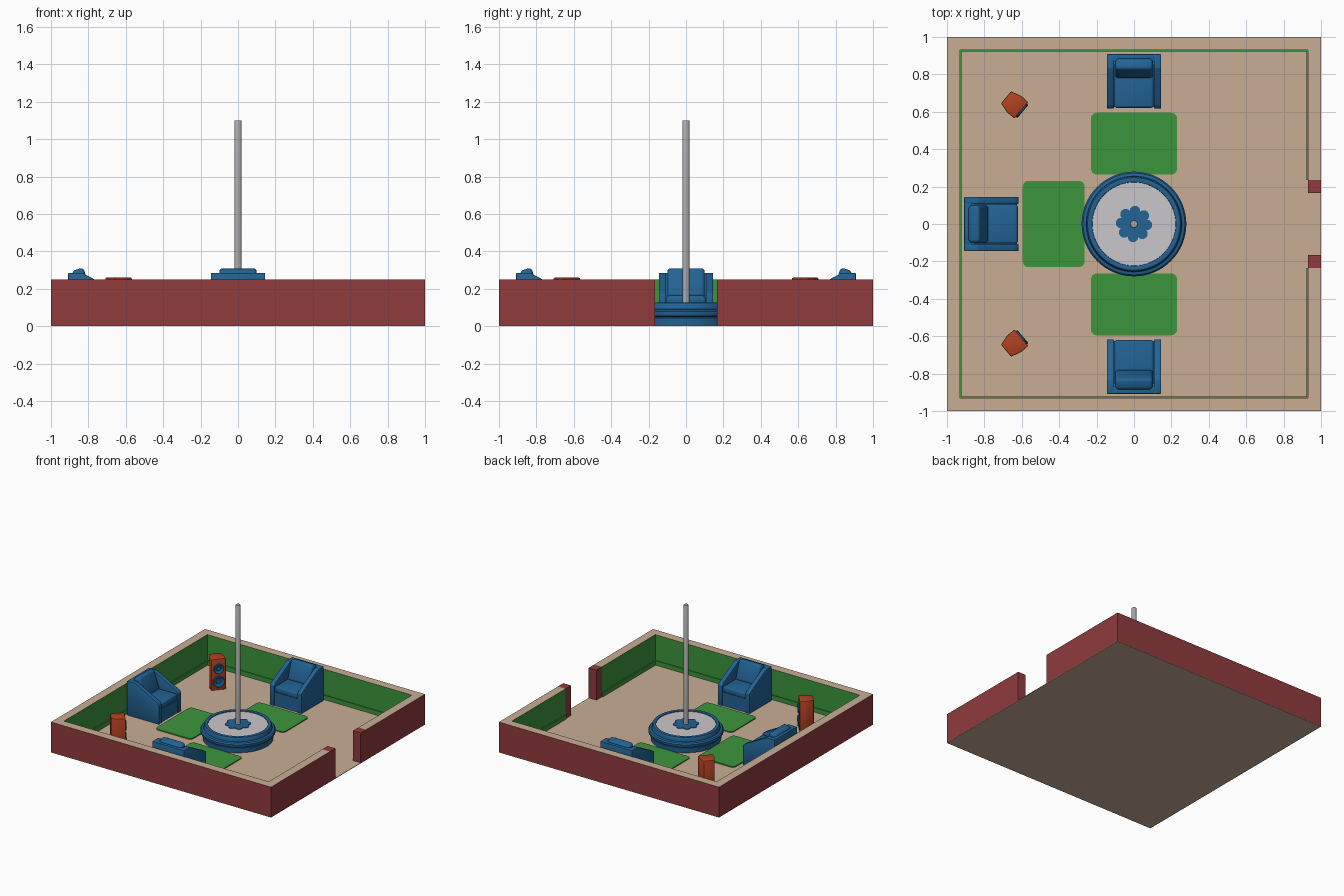
import bpy, bmesh, math
from mathutils import Matrix, Vector

if "Cube" in bpy.data.objects:
    bpy.data.objects.remove(bpy.data.objects["Cube"])


def mat(name, rgb):
    m = bpy.data.materials.new(name)
    m.diffuse_color = (*rgb, 1)
    m.use_nodes = True
    m.node_tree.nodes["Principled BSDF"].inputs["Base Color"].default_value = m.diffuse_color
    return m


TAN = mat("tan", (0.58, 0.42, 0.30))
RED = mat("dark_red", (0.28, 0.043, 0.047))
GREEN = mat("green", (0.045, 0.30, 0.045))
BLUE = mat("blue", (0.016, 0.125, 0.30))
ORANGE = mat("burnt_orange", (0.45, 0.053, 0.015))
PALE = mat("pale_grey", (0.60, 0.57, 0.60))
STEEL = mat("steel", (0.40, 0.39, 0.39))


def finish(name, bm, mats, place=None, bevel=0, segs=2, smooth=False, rule=None):
    """Turn a bmesh into a placed, coloured object."""
    if bevel:
        bmesh.ops.bevel(bm, geom=bm.edges[:], offset=bevel, segments=segs,
                        profile=0.5, affect='EDGES')
    if place:
        bm.transform(place)
    bmesh.ops.recalc_face_normals(bm, faces=bm.faces[:])
    me = bpy.data.meshes.new(name)
    for m in mats:
        me.materials.append(m)
    if rule:
        for f in bm.faces:
            f.material_index = rule(f)
    bm.to_mesh(me)
    bm.free()
    if smooth:
        me.shade_smooth()
        me.set_sharp_from_angle(angle=math.radians(35))
    ob = bpy.data.objects.new(name, me)
    bpy.context.collection.objects.link(ob)
    return ob


def box(name, lo, hi, mats, pre=None, **kw):
    bm = bmesh.new()
    bmesh.ops.create_cube(bm, size=1)
    lo, hi = Vector(lo), Vector(hi)
    for v in bm.verts:
        v.co = Vector([(lo[i] + hi[i]) / 2 + v.co[i] * (hi[i] - lo[i]) for i in range(3)])
    if pre:
        bm.transform(pre)
    return finish(name, bm, mats, **kw)


def prism(name, pts, depth, mats, axes=None, **kw):
    """Extrude a 2D outline along local z; axes re-orients it."""
    bm = bmesh.new()
    f = bm.faces.new([bm.verts.new((x, y, 0)) for x, y in pts])
    up = bmesh.ops.extrude_face_region(bm, geom=[f])["geom"]
    for v in up:
        if isinstance(v, bmesh.types.BMVert):
            v.co.z += depth
    if axes:
        bm.transform(axes)
    return finish(name, bm, mats, **kw)


def lathe(name, prof, mats, n=64, **kw):
    """Spin an (r, z) profile around z."""
    bm = bmesh.new()
    rings = [[bm.verts.new((r * math.cos(2 * math.pi * i / n),
                            r * math.sin(2 * math.pi * i / n), z)) for i in range(n)]
             for r, z in prof]
    for a, b in zip(rings, rings[1:]):
        for i in range(n):
            j = (i + 1) % n
            bm.faces.new((a[i], a[j], b[j], b[i]))
    bm.faces.new(rings[0][::-1])
    bm.faces.new(rings[-1])
    return finish(name, bm, mats, smooth=True, **kw)


def turn(x, y, deg):
    return Matrix.Translation((x, y, 0)) @ Matrix.Rotation(math.radians(deg), 4, 'Z')


# floor
box("floor", (-1, -1, 0), (1, 1, 0.004), [TAN])


# walls: tan tops, red outside, green inside
def wall_rule(f):
    c = f.calc_center_median()
    if f.normal.z > 0.5:
        return 0
    return 1 if max(abs(c.x), abs(c.y)) > 0.995 else 2


H, W, S = 0.25, 0.93, 0.922
for name, lo, hi in (("front_wall", (-1, -1), (1, -W)), ("back_wall", (-1, W), (1, 1)),
                     ("left_wall", (-1, -W), (-W, W)),
                     ("right_wall_front", (W, -W), (1, -0.235)),
                     ("right_wall_back", (W, 0.235), (1, W))):
    box(name, (*lo, 0.003), (*hi, H), [TAN, RED, GREEN], rule=wall_rule)

# skirting boards
for name, lo, hi in (("front_skirting", (-W, -W), (W, -S)), ("back_skirting", (-W, S), (W, W)),
                     ("left_skirting", (-W, -S), (-S, S)),
                     ("right_skirting_front", (S, -S), (W, -0.235)),
                     ("right_skirting_back", (S, 0.235), (W, S))):
    box(name, (*lo, 0.004), (*hi, 0.04), [GREEN])

# door posts
for s, side in ((-1, "front"), (1, "back")):
    y = sorted((s * 0.165, s * 0.235))
    box("door_post_" + side, (W, y[0], 0.002), (1, y[1], H), [RED])

# round stage with rim, pale top, flower plate and pole
lathe("stage", [(0.262, 0.003), (0.265, 0.045), (0.255, 0.05), (0.275, 0.054), (0.28, 0.062),
                (0.28, 0.078), (0.272, 0.088), (0.256, 0.092), (0.254, 0.112), (0.248, 0.125),
                (0.235, 0.128), (0.224, 0.125), (0.222, 0.115)], [BLUE])
lathe("stage_top", [(0.223, 0.112), (0.223, 0.119)], [PALE])
petals = []
for i in range(80):
    a = 2 * math.pi * i / 80
    r = 0.073 + 0.024 * abs(math.cos(4 * a + 0.3)) ** 0.6
    petals.append((r * math.cos(a), r * math.sin(a)))
prism("flower_plate", petals, 0.006, [BLUE], axes=Matrix.Translation((0, 0, 0.118)))
lathe("pole", [(0.02, 0.12), (0.02, 1.097), (0.018, 1.1)], [STEEL], n=32)

# side outline (depth, height) stands upright, width along y
UPRIGHT = Matrix(((1, 0, 0, 0), (0, 0, 1, 0), (0, 1, 0, 0), (0, 0, 0, 1)))


def armchair(tag, place):
    """Armchair facing local +x."""
    kw = dict(place=place, smooth=True)
    side = [(-0.145, 0.004), (0.145, 0.004), (0.145, 0.165), (0.128, 0.18),
            (-0.07, 0.285), (-0.145, 0.285)]
    for s, n in ((-0.145, "right"), (0.107, "left")):
        prism(f"{tag}_{n}_arm", side, 0.038, [BLUE],
              axes=Matrix.Translation((0, s, 0)) @ UPRIGHT, bevel=0.004, **kw)
    box(f"{tag}_back_panel", (-0.145, -0.11, 0.004), (-0.105, 0.11, 0.285), [BLUE],
        bevel=0.003, **kw)
    box(f"{tag}_base", (-0.11, -0.11, 0.004), (0.137, 0.11, 0.115), [BLUE], **kw)
    box(f"{tag}_seat_cushion", (-0.10, -0.105, 0.112), (0.142, 0.105, 0.163), [BLUE],
        bevel=0.014, segs=3, **kw)
    # back cushion, leaning back
    lean = (Matrix.Translation((-0.04, 0, 0.15)) @
            Matrix.Rotation(math.radians(-19), 4, 'Y'))
    box(f"{tag}_back_cushion", (-0.035, -0.1, 0), (0.03, 0.1, 0.164), [BLUE],
        pre=lean, bevel=0.018, segs=3, **kw)


def rug(tag, place):
    pts = []
    for cx, cy, a0 in ((0.135, 0.2, 0), (-0.135, 0.2, 90), (-0.135, -0.2, 180), (0.135, -0.2, 270)):
        for k in range(7):
            a = math.radians(a0 + 15 * k)
            pts.append((cx + 0.03 * math.cos(a), cy + 0.03 * math.sin(a)))
    prism(f"{tag}_rug", pts, 0.01, [GREEN], axes=Matrix.Translation((0, 0, 0.002)), place=place)


# three chairs, each with a rug in front
for tag, a in (("left_chair", 180), ("back_chair", 90), ("front_chair", 270)):
    d = Vector((math.cos(math.radians(a)), math.sin(math.radians(a))))
    armchair(tag, turn(*(d * 0.763), a + 180))
    rug(tag, turn(*(d * 0.43), a))

# loudspeakers in the two left corners, facing the stage
for s, tag in ((1, "back"), (-1, "front")):
    place = turn(-0.64, s * 0.64, -40 * s)
    plan = [(0.05, -0.057), (0.05, 0.057), (0.0, 0.058), (-0.058, 0.042), (-0.058, -0.042),
            (0.0, -0.058)]
    prism(f"{tag}_speaker_case", plan, 0.256, [ORANGE],
          axes=Matrix.Translation((0, 0, 0.004)), place=place, bevel=0.006, smooth=True)
    for z, r, n in ((0.18, 0.04, "upper"), (0.075, 0.045, "lower")):
        face = place @ Matrix.Translation((0.048, 0, z)) @ Matrix.Rotation(math.pi / 2, 4, 'Y')
        lathe(f"{tag}_speaker_{n}_cone",
              [(r, 0), (r, 0.008), (r * 0.92, 0.012), (r * 0.8, 0.01), (r * 0.45, 0.003),
               (r * 0.38, 0.009), (r * 0.15, 0.012)], [BLUE], n=32, place=face)
